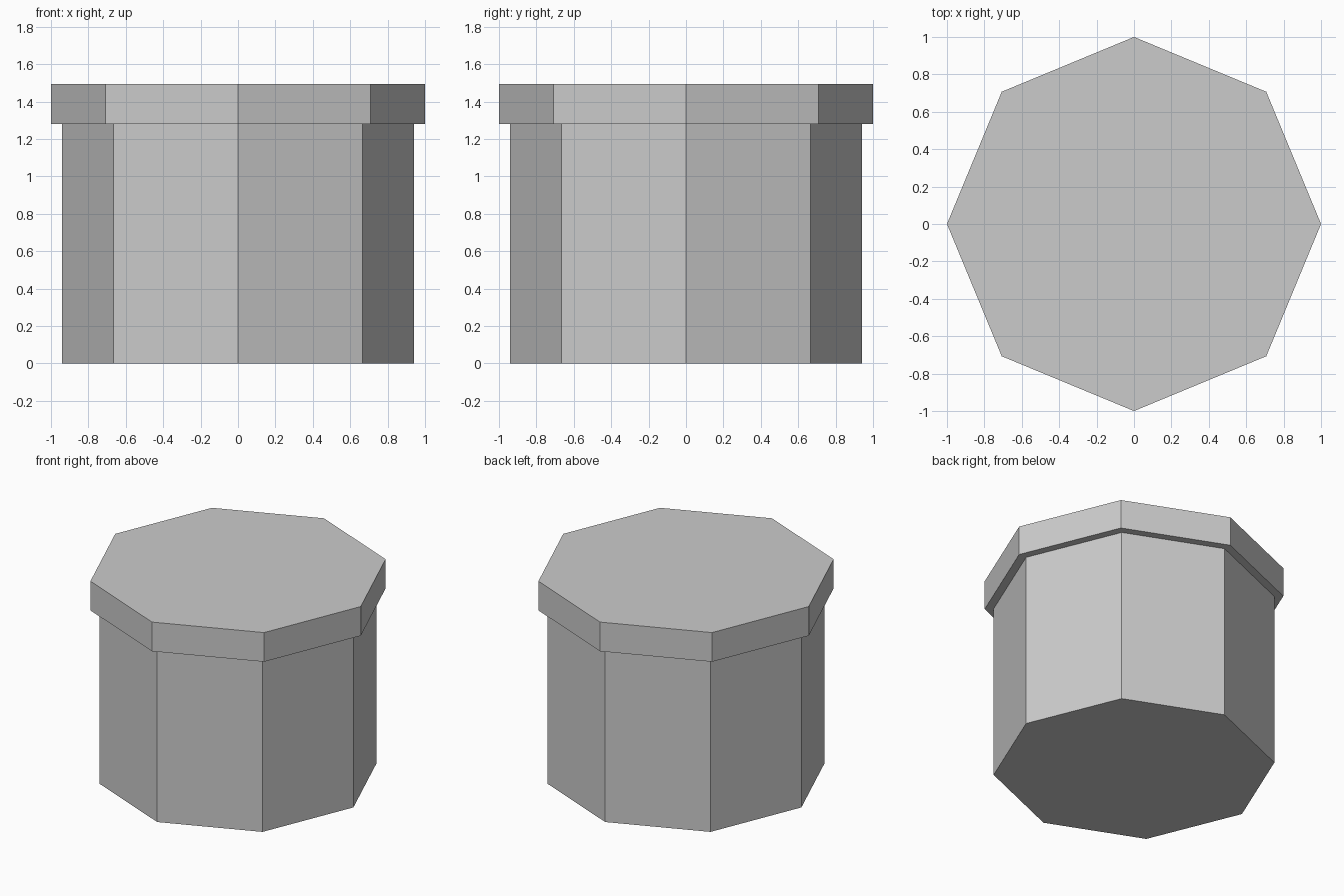
import bpy

cube = bpy.data.objects.get("Cube")
if cube:
    bpy.data.objects.remove(cube, do_unlink=True)

SIDES = 8
BODY_TOP = 1.28
LID_TOP = 1.495

# Plain grey used on every part
grey = bpy.data.materials.new("plain_grey")
grey.use_nodes = True
colour = (0.6, 0.6, 0.6, 1.0)
grey.diffuse_color = colour
grey.node_tree.nodes["Principled BSDF"].inputs["Base Color"].default_value = colour


def prism(name, radius, bottom, top):
    """Flat-sided octagonal prism with corners on the x and y axes."""
    bpy.ops.mesh.primitive_cylinder_add(
        vertices=SIDES, radius=radius, depth=top - bottom,
        end_fill_type='NGON', location=(0, 0, (bottom + top) / 2))
    obj = bpy.context.object
    obj.name = name
    obj.data.name = name
    obj.data.materials.append(grey)
    return obj


# Main body of the container
prism("body", 0.94, 0, BODY_TOP)

# Overhanging lid
prism("lid", 1.0, BODY_TOP, LID_TOP)
